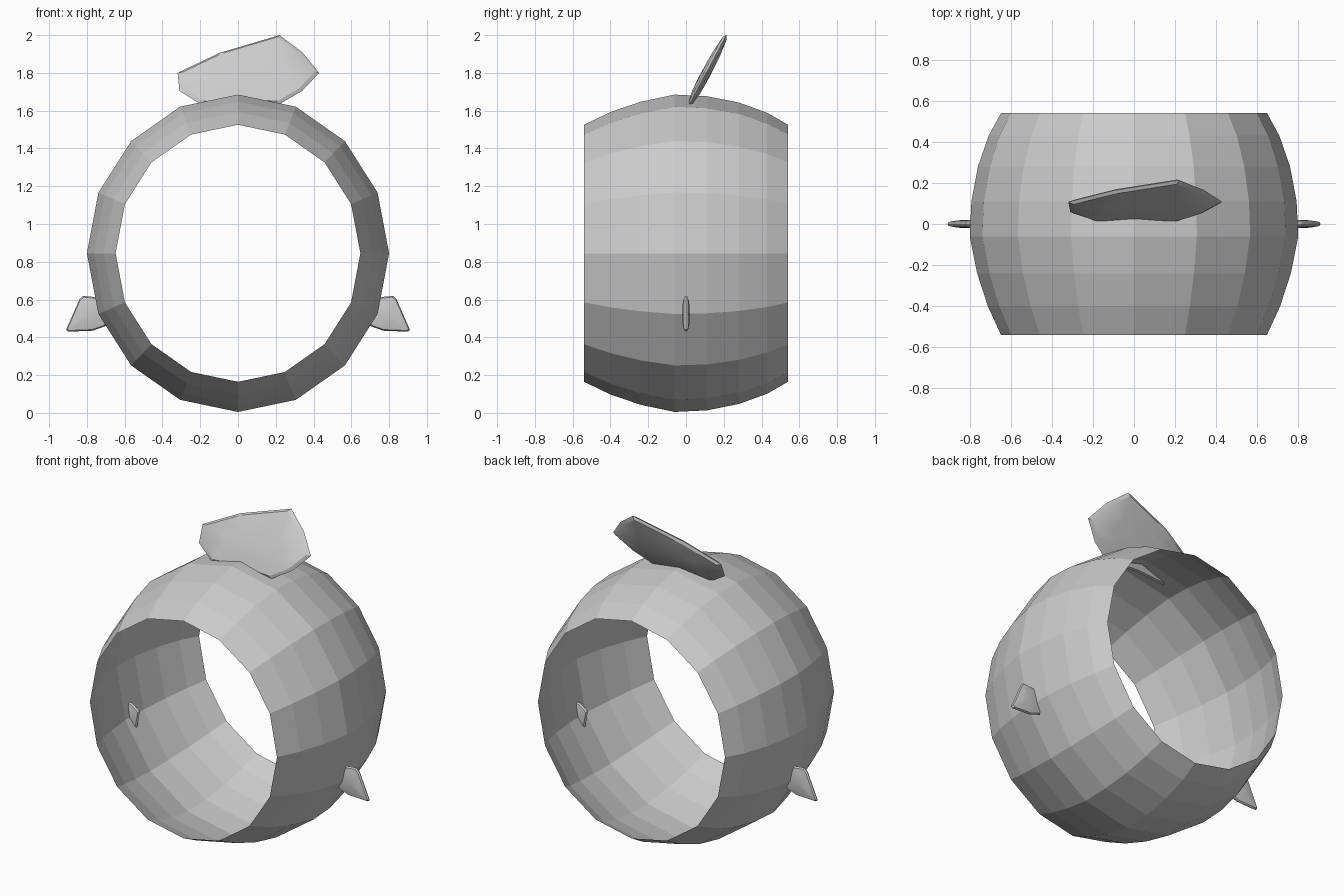
import bpy, bmesh, math
from mathutils import Vector

cube = bpy.data.objects.get("Cube")
if cube:
    bpy.data.objects.remove(cube, do_unlink=True)

grey = bpy.data.materials.new("light_grey")
grey.use_nodes = True
grey.diffuse_color = (0.6, 0.6, 0.6, 1)
grey.node_tree.nodes["Principled BSDF"].inputs["Base Color"].default_value = (0.6, 0.6, 0.6, 1)


def finish(name, bm, smooth=None):
    bmesh.ops.recalc_face_normals(bm, faces=bm.faces)
    mesh = bpy.data.meshes.new(name)
    bm.to_mesh(mesh)
    bm.free()
    obj = bpy.data.objects.new(name, mesh)
    bpy.context.collection.objects.link(obj)
    mesh.materials.append(grey)
    if smooth:
        bpy.ops.object.select_all(action='DESELECT')
        obj.select_set(True)
        bpy.context.view_layer.objects.active = obj
        bpy.ops.object.shade_smooth_by_angle(angle=math.radians(smooth))
    return obj


def bridge(bm, a, b):
    n = len(a)
    for i in range(n):
        bm.faces.new((a[i], a[(i + 1) % n], b[(i + 1) % n], b[i]))


def fin(name, outline, normal, lean, thick, smooth=None):
    """Lens-shaped plate: an (x, z) outline bulged to both sides of its plane."""
    bm = bmesh.new()
    pts = [Vector((x, lean(z), z)) for x, z in outline]
    mid = sum(pts, Vector()) / len(pts)
    rim = [bm.verts.new(p) for p in pts]
    for side in (-1, 1):
        last = rim
        for scale, bulge in ((0.93, 0.5), (0.55, 0.9)):
            ring = [bm.verts.new(mid + (p - mid) * scale + normal * side * bulge * thick) for p in pts]
            bridge(bm, last, ring)
            last = ring
        tip = bm.verts.new(mid + normal * side * thick)
        for i in range(len(last)):
            bm.faces.new((last[i], last[(i + 1) % len(last)], tip))
    return finish(name, bm, smooth)


# Open barrel-shaped body: a thin sheet with both ends open along y
SIDES, CENTRE = 16, 0.845
profile = [(-0.54, 0.81), (-0.40, 0.89), (-0.24, 0.955), (-0.06, 1.0),
           (0.11, 0.99), (0.28, 0.95), (0.43, 0.885), (0.54, 0.81)]
bm = bmesh.new()
previous = None
for y, s in profile:
    ring = []
    for i in range(SIDES):
        a = 2 * math.pi * i / SIDES
        ring.append(bm.verts.new((0.8 * s * math.cos(a), y, CENTRE + 0.84 * s * math.sin(a))))
    if previous:
        bridge(bm, previous, ring)
    previous = ring
finish("barrel_body", bm)

# Top fin, leaning back
top_outline = [(-0.32, 1.80), (-0.10, 1.905), (0.22, 2.0), (0.34, 1.91), (0.43, 1.80),
               (0.34, 1.705), (0.22, 1.635), (0.0, 1.645), (-0.2, 1.635), (-0.31, 1.705)]
fin("top_fin", top_outline, Vector((0, -0.877, 0.48)), lambda z: 0.02 + (z - 1.635) * 0.53, 0.025, 25)

# Side fins, mirrored
side_outline = [(0.68, 0.57), (0.73, 0.61), (0.82, 0.62), (0.84, 0.60), (0.91, 0.44),
                (0.90, 0.43), (0.77, 0.435), (0.70, 0.46)]
for name, sx in (("left_side_fin", 1), ("right_side_fin", -1)):
    fin(name, [(sx * x, z) for x, z in side_outline], Vector((0, 1, 0)), lambda z: 0.0, 0.02, 25)
